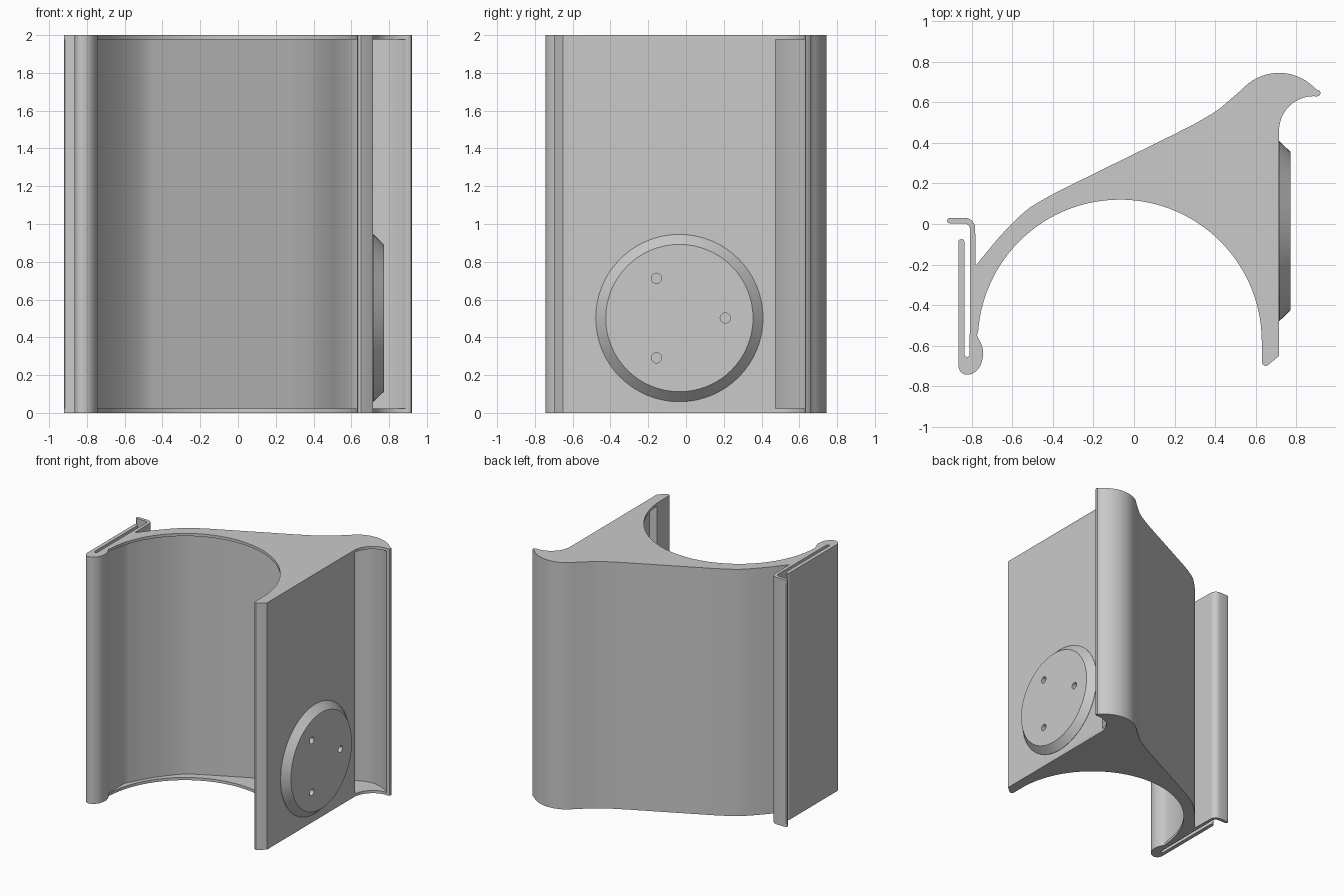
import bpy, bmesh, math
from mathutils import Matrix, Vector

if "Cube" in bpy.data.objects:
    bpy.data.objects.remove(bpy.data.objects["Cube"])

grey = bpy.data.materials.new("plain grey")
grey.diffuse_color = (0.59, 0.59, 0.59, 1)
grey.use_nodes = True
grey.node_tree.nodes["Principled BSDF"].inputs["Base Color"].default_value = grey.diffuse_color


def smooth(ob, angle=30):
    bpy.ops.object.select_all(action='DESELECT')
    ob.select_set(True)
    bpy.context.view_layer.objects.active = ob
    bpy.ops.object.shade_smooth_by_angle(angle=math.radians(angle))


def finish(name, bm):
    """Turn a bmesh into a shaded object."""
    bmesh.ops.recalc_face_normals(bm, faces=bm.faces)
    mesh = bpy.data.meshes.new(name)
    bm.to_mesh(mesh)
    bm.free()
    mesh.materials.append(grey)
    ob = bpy.data.objects.new(name, mesh)
    bpy.context.collection.objects.link(ob)
    smooth(ob)
    return ob


def loft(name, rings, caps=True):
    """Skin a stack of equal rings of 3D points."""
    bm = bmesh.new()
    rings = [[bm.verts.new(p) for p in ring] for ring in rings]
    for lo, hi in zip(rings, rings[1:]):
        for i in range(len(lo)):
            j = (i + 1) % len(lo)
            bm.faces.new((lo[i], lo[j], hi[j], hi[i]))
    if caps:
        bm.faces.new(rings[0])
        bm.faces.new(rings[-1])
    return finish(name, bm)


def extrude(name, section, z0, z1, caps=True):
    return loft(name, [[(x, y, z) for x, y in section] for z in (z0, z1)], caps)


def arc(cx, cy, r, a0, a1, n):
    angles = [math.radians(a0 + (a1 - a0) * i / n) for i in range(n + 1)]
    return [(cx + r * math.cos(a), cy + r * math.sin(a)) for a in angles]


def spline(pts, n=4):
    """Smooth curve through the points."""
    p = [Vector(q) for q in pts]
    p = [2 * p[0] - p[1]] + p + [2 * p[-1] - p[-2]]
    out = []
    for i in range(1, len(p) - 2):
        a, b, c, d = p[i - 1:i + 3]
        for k in range(n):
            t = k / n
            out.append(tuple(0.5 * (2 * b + (c - a) * t + (2 * a - 5 * b + 4 * c - d) * t * t
                                    + (3 * b - a - 3 * c + d) * t ** 3)))
    return out + [tuple(p[-2])]


# Leg tip shared by the end plates and the side wall
leg_tip = [(0.63, -0.68), (0.636, -0.695), (0.65, -0.70), (0.662, -0.694),
           (0.715, -0.65), (0.715, 0.475)]

# Outer outline: hook tip, crest, sloping back, flange, slot and bead
outer = [(0.903, 0.629), (0.915, 0.634), (0.92, 0.645), (0.916, 0.656)]
outer += arc(0.715, 0.5, 0.245, 42, 138, 18)
outer += spline([(0.47, 0.61), (0.41, 0.56), (0.31, 0.5), (0.2, 0.443)])
outer += spline([(-0.37, 0.163), (-0.45, 0.119), (-0.54, 0.06), (-0.66, -0.06), (-0.78, -0.205)])
outer += arc(-0.834, -0.021, 0.051, 0, 90, 8)
outer += arc(-0.908, 0.0165, 0.0135, 90, 270, 6)
outer += arc(-0.837, -0.026, 0.029, 90, 0, 6)
outer += arc(-0.8225, -0.643, 0.0125, 0, -180, 6)
outer += arc(-0.8505, -0.09, 0.0155, 0, 180, 6)
outer += spline([(-0.866, -0.70), (-0.855, -0.728), (-0.828, -0.743), (-0.79, -0.734),
                 (-0.757, -0.698), (-0.743, -0.64), (-0.752, -0.595), (-0.774, -0.55)], 3)

# End plates, top and bottom
bore = [(min(max(x, -0.774), 0.63), y) for x, y in arc(-0.07, -0.58, 0.7, 176, 0, 56)]
plate = leg_tip + arc(0.885, 0.46, 0.17, 174, 84, 14) + outer + bore
extrude("bottom_plate", plate, 0, 0.022)
extrude("top_plate", plate, 1.978, 2)

# Thin back shell between the plates, with flange and bead
inner = [(-0.776, -0.53)] + spline([(-0.776, -0.345), (-0.7, -0.205), (-0.6, -0.06), (-0.5, 0.045),
                                    (-0.4, 0.105)])
inner += spline([(0.2, 0.4), (0.31, 0.455), (0.41, 0.515), (0.48, 0.572), (0.54, 0.628),
                 (0.62, 0.685), (0.715, 0.705), (0.8, 0.686), (0.86, 0.652), (0.89, 0.63)])
extrude("back_shell", outer + inner, 0.022, 1.978, caps=False)

# Side wall with a thicker front lip
wall = leg_tip + [(0.678, 0.475), (0.678, -0.5), (0.63, -0.53)]
extrude("side_wall", wall, 0.022, 1.978, caps=False)

# Round mounting boss with a bevelled edge
DISC = Vector((0, -0.035, 0.502))
boss = loft("mounting_boss",
            [[(x, DISC.y + a, DISC.z + b) for a, b in arc(0, 0, r, 0, 354.375, 63)]
             for r, x in ((0.443, 0.713), (0.443, 0.717), (0.39, 0.772))])

# Three screw holes
bm = bmesh.new()
for k in range(3):
    a = math.radians(120 * k)
    centre = DISC + Vector((0.77, 0.243 * math.cos(a), 0.243 * math.sin(a)))
    bmesh.ops.create_cone(bm, cap_ends=True, segments=24, radius1=0.027, radius2=0.027, depth=0.08,
                          matrix=Matrix.Translation(centre) @ Matrix.Rotation(math.pi / 2, 4, 'Y'))
holes = finish("screw_hole_cutter", bm)
holes.hide_render = True
cut = boss.modifiers.new("screw holes", 'BOOLEAN')
cut.operation = 'DIFFERENCE'
cut.object = holes
cut.solver = 'EXACT'
bpy.context.view_layer.objects.active = boss
bpy.ops.object.modifier_apply(modifier=cut.name)
bpy.data.objects.remove(holes)
smooth(boss)
